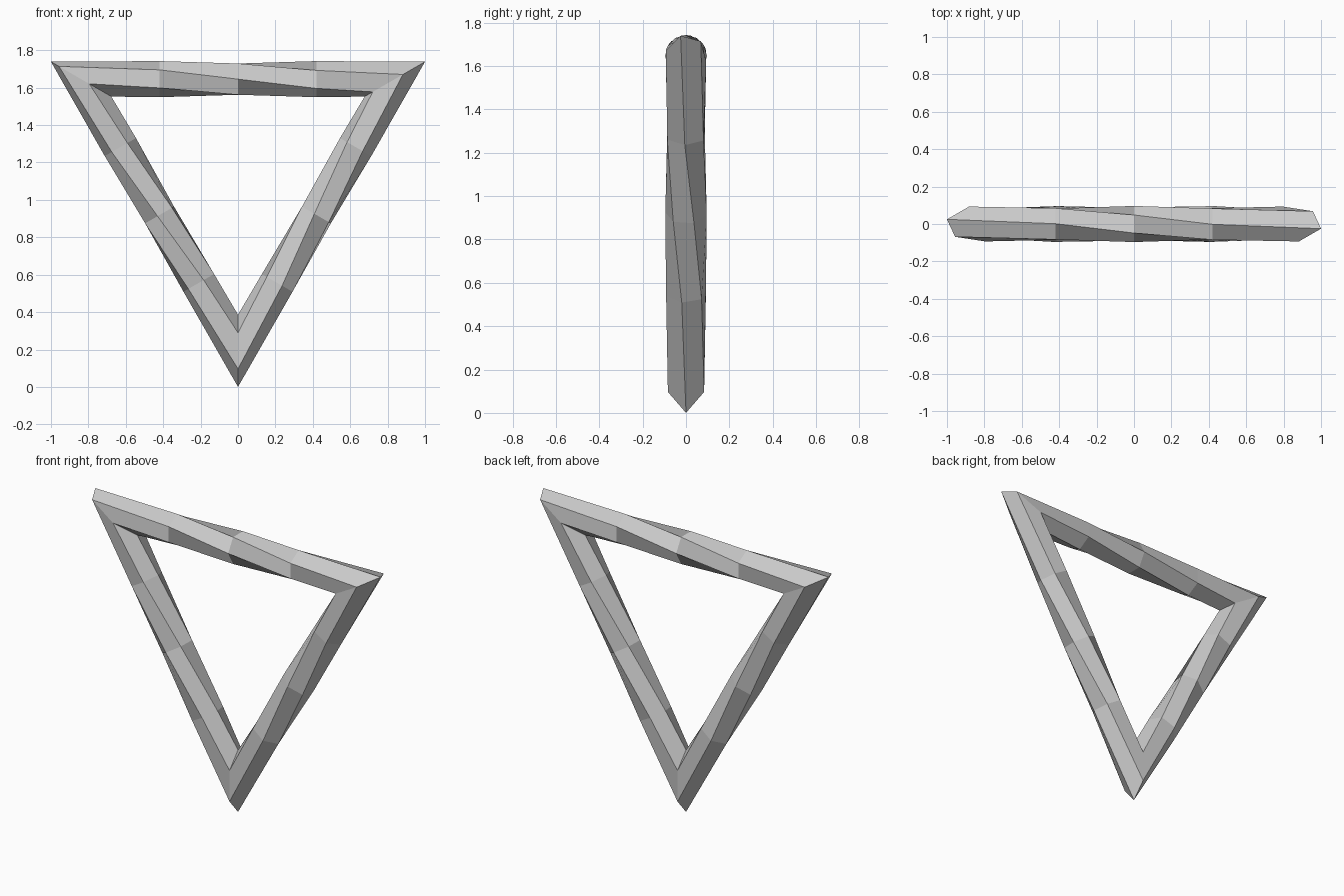
import bpy, bmesh
from math import sin, cos, radians
from mathutils import Vector

if "Cube" in bpy.data.objects:
    bpy.data.objects.remove(bpy.data.objects["Cube"])

SIDES = 6        # hexagonal tube
STEPS = 4        # rings per side of the triangle
R = 0.0965       # tube radius
HALF = 0.8386    # half side of the centre-line triangle
Z0 = 2 * R       # centre line height at the bottom corner

# Centre-line corners and the tube's roll (degrees) along each side
corners = [Vector((0, 0, Z0)),
           Vector((HALF, 0, Z0 + HALF * 3 ** 0.5)),
           Vector((-HALF, 0, Z0 + HALF * 3 ** 0.5))]
rolls = [(0, -75), (-75, 15), (15, -60)]
centre = sum(corners, Vector()) / 3

bm = bmesh.new()
rings = []
for i in range(3):
    a, b = corners[i], corners[(i + 1) % 3]
    side_out = ((a + b) / 2 - centre).normalized()
    for s in range(STEPS):
        t = s / STEPS
        # mitred ring on the corner, plain ring along the side
        out = side_out if s else (a - centre).normalized() * 2
        ease = t * t * (3 - 2 * t)
        roll = rolls[i][0] + (rolls[i][1] - rolls[i][0]) * ease
        ring = []
        for k in range(SIDES):
            ang = radians(roll + k * 360 / SIDES)
            p = a.lerp(b, t) + R * (cos(ang) * out + sin(ang) * Vector((0, 1, 0)))
            ring.append(bm.verts.new(p))
        rings.append(ring)

# Close the loop: total roll is one hexagon step, so shift by one vertex
rings.append([rings[0][k - 1] for k in range(SIDES)])
for r0, r1 in zip(rings, rings[1:]):
    for k in range(SIDES):
        n = (k + 1) % SIDES
        bm.faces.new((r0[k], r0[n], r1[n], r1[k]))
bmesh.ops.recalc_face_normals(bm, faces=bm.faces)

mesh = bpy.data.meshes.new("twisted_triangle_frame")
bm.to_mesh(mesh)
bm.free()
frame = bpy.data.objects.new("twisted_triangle_frame", mesh)
bpy.context.collection.objects.link(frame)
